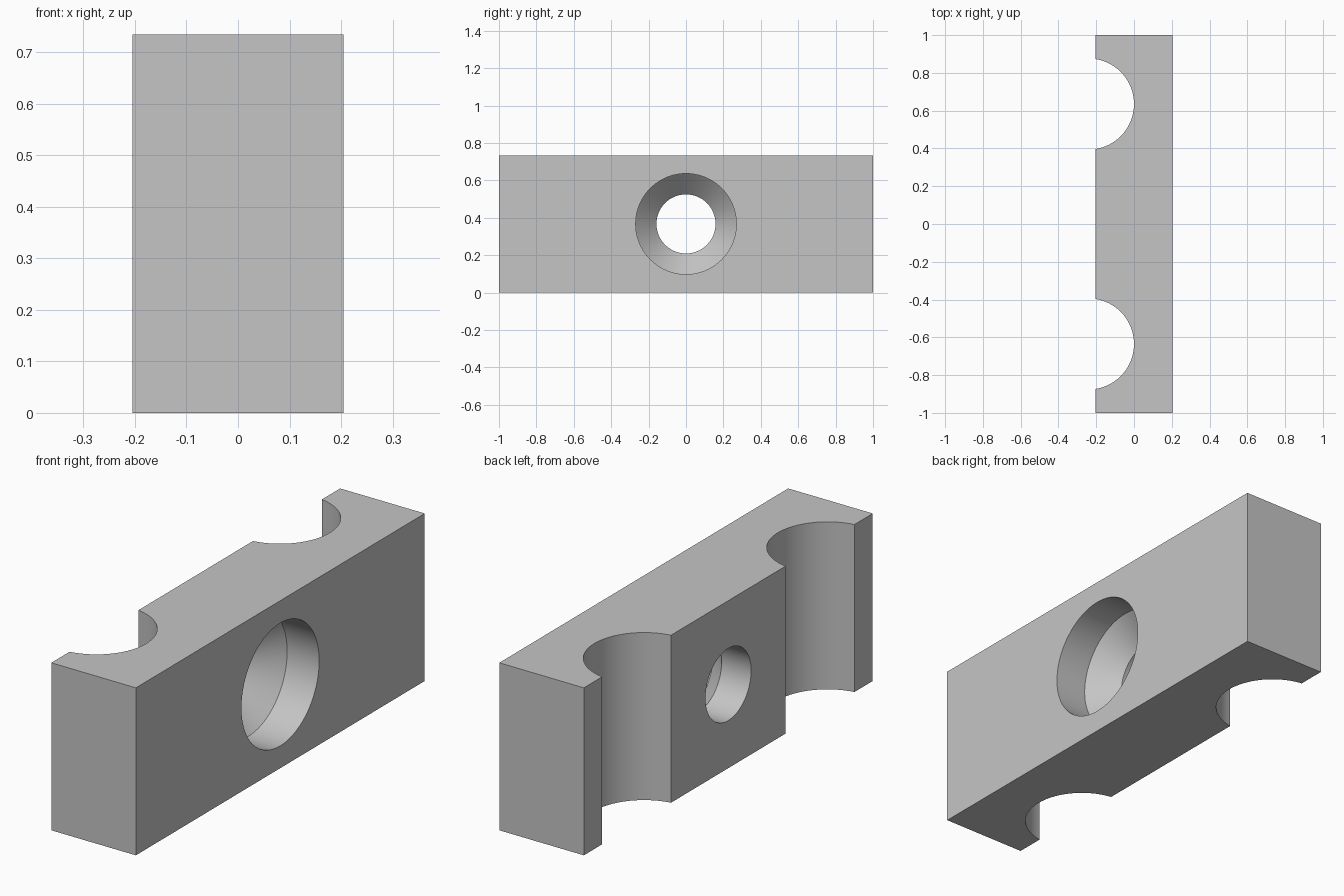
import bpy
import bmesh
from math import sin, cos, pi, acos

cube = bpy.data.objects.get("Cube")
if cube:
    bpy.data.objects.remove(cube, do_unlink=True)

HALF_X, HALF_Y, HEIGHT = 0.205, 1.0, 0.734
NOTCH_R, NOTCH_X, NOTCH_Y = 0.241, -0.241, 0.635
SEGMENTS = 96

grey = bpy.data.materials.new("plain grey")
grey.use_nodes = True
colour = (0.56, 0.56, 0.56, 1)
grey.diffuse_color = colour
grey.node_tree.nodes["Principled BSDF"].inputs["Base Color"].default_value = colour


def new_object(name, bm):
    bmesh.ops.recalc_face_normals(bm, faces=bm.faces)
    mesh = bpy.data.meshes.new(name)
    bm.to_mesh(mesh)
    bm.free()
    mesh.materials.append(grey)
    obj = bpy.data.objects.new(name, mesh)
    bpy.context.collection.objects.link(obj)
    return obj


def notch(centre_y, steps=40):
    """Arc points of one round notch, running towards -y."""
    reach = acos((-HALF_X - NOTCH_X) / NOTCH_R)
    angles = [reach * (1 - 2 * i / steps) for i in range(steps + 1)]
    return [(NOTCH_X + NOTCH_R * cos(a), centre_y + NOTCH_R * sin(a)) for a in angles]


# Block: plan outline with two notches, extruded upwards
outline = [(HALF_X, -HALF_Y), (HALF_X, HALF_Y), (-HALF_X, HALF_Y)]
outline += notch(NOTCH_Y) + notch(-NOTCH_Y) + [(-HALF_X, -HALF_Y)]
bm = bmesh.new()
base = bm.faces.new([bm.verts.new((x, y, 0)) for x, y in outline])
top = bmesh.ops.extrude_face_region(bm, geom=[base], use_keep_orig=True)
bmesh.ops.translate(bm, vec=(0, 0, HEIGHT),
                    verts=[v for v in top["geom"] if isinstance(v, bmesh.types.BMVert)])
block = new_object("clamp_block", bm)

# Cutter: stepped hole with a conical seat, as rings along x
bm = bmesh.new()
rings = []
for x, r in [(-0.3, 0.158), (-0.062, 0.158), (0.05, 0.269), (0.3, 0.269)]:
    angles = [2 * pi * i / SEGMENTS for i in range(SEGMENTS)]
    rings.append([bm.verts.new((x, r * cos(a), HEIGHT / 2 + r * sin(a))) for a in angles])
for a, b in zip(rings, rings[1:]):
    for i in range(SEGMENTS):
        j = (i + 1) % SEGMENTS
        bm.faces.new((a[i], a[j], b[j], b[i]))
bm.faces.new(rings[0])
bm.faces.new(rings[-1])
cutter = new_object("hole_cutter", bm)
cutter.hide_render = True

# Cut the hole, then drop the cutter
cut = block.modifiers.new("screw hole", 'BOOLEAN')
cut.operation = 'DIFFERENCE'
cut.solver = 'EXACT'
cut.object = cutter
bpy.ops.object.select_all(action='DESELECT')
bpy.context.view_layer.objects.active = block
block.select_set(True)
bpy.ops.object.modifier_apply(modifier=cut.name)
bpy.data.objects.remove(cutter, do_unlink=True)
bpy.ops.object.shade_smooth_by_angle(angle=pi / 6)
